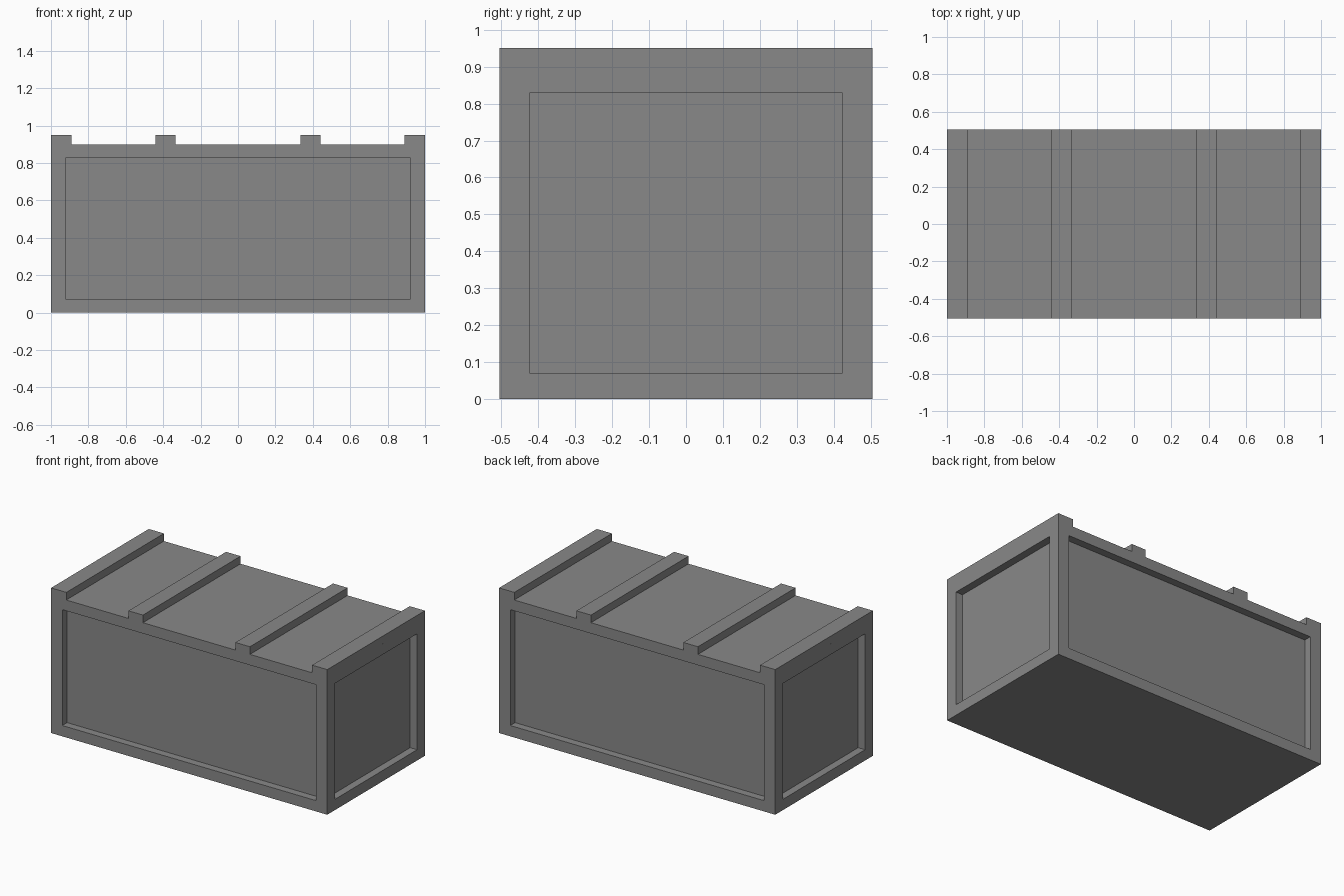
import bpy
import bmesh
from mathutils import Vector, Matrix

cube = bpy.data.objects.get("Cube")
if cube:
    bpy.data.objects.remove(cube, do_unlink=True)

HALF_X, HALF_Y, BODY_H, TOP = 1.0, 0.505, 0.9, 0.95
FRAME, RAIL, DEPTH = 0.11, 0.1, 0.05

grey = bpy.data.materials.new("plain grey")
grey.use_nodes = True
grey.diffuse_color = (0.25, 0.25, 0.25, 1)
grey.node_tree.nodes["Principled BSDF"].inputs["Base Color"].default_value = grey.diffuse_color


def box(x0, x1, z0, z1):
    """Full-depth box between two x and two z positions."""
    bm = bmesh.new()
    size = Matrix.Diagonal((x1 - x0, 2 * HALF_Y, z1 - z0, 1))
    place = Matrix.Translation(((x0 + x1) / 2, 0, (z0 + z1) / 2))
    bmesh.ops.create_cube(bm, size=1, matrix=place @ size)
    return bm


def finish(bm, name):
    mesh = bpy.data.meshes.new(name)
    bm.normal_update()
    bm.to_mesh(mesh)
    bm.free()
    mesh.materials.append(grey)
    obj = bpy.data.objects.new(name, mesh)
    bpy.context.collection.objects.link(obj)


# Crate body: a recessed panel in each of the four upright sides
bm = box(-HALF_X, HALF_X, 0, BODY_H)
bm.normal_update()
sides = [f for f in bm.faces if abs(f.normal.z) < 0.5]
for face in sides:
    normal = face.normal.copy()
    across = Vector((abs(normal.y), abs(normal.x), 0))
    bmesh.ops.inset_individual(bm, faces=[face], thickness=RAIL)
    # Widen the stiles slightly relative to the rails
    for v in face.verts:
        side = 1 if v.co.dot(across) > 0 else -1
        v.co -= across * side * (FRAME - RAIL)
    # Sink the panel with upright reveals
    bmesh.ops.inset_individual(bm, faces=[face], thickness=0)
    for v in face.verts:
        v.co -= normal * DEPTH
finish(bm, "crate_body")

# Lid battens, flush with the front and back
for name, x0, x1 in (("inner", 0.335, 0.44), ("end", HALF_X - FRAME, HALF_X)):
    for side, a, b in (("left", x0, x1), ("right", -x1, -x0)):
        bm = box(a, b, BODY_H, TOP)
        bm.normal_update()
        under = [f for f in bm.faces if f.normal.z < -0.5]
        bmesh.ops.delete(bm, geom=under, context='FACES_ONLY')
        finish(bm, f"{side}_{name}_batten")
